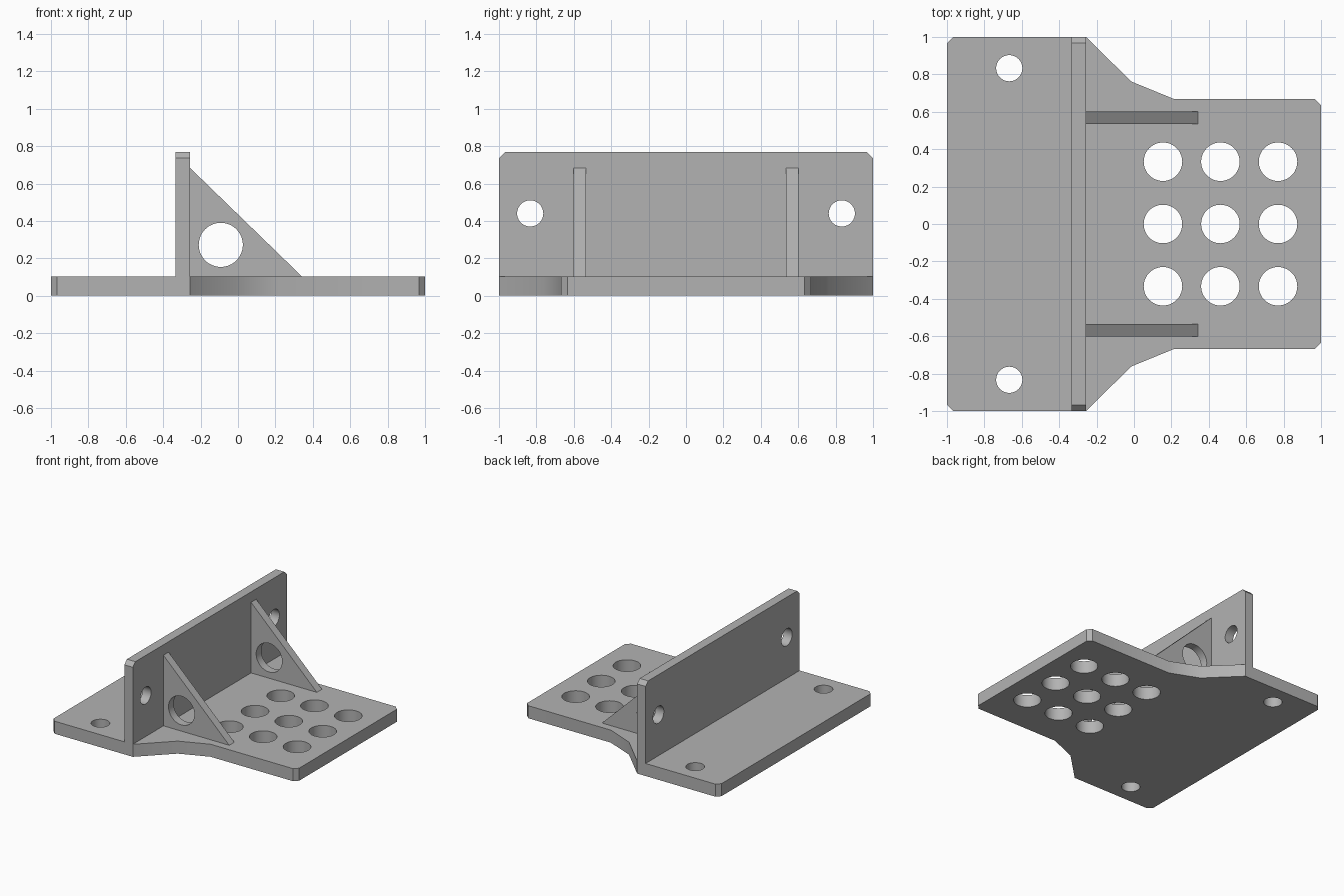
import bpy
import bmesh
from math import cos, sin, pi
from mathutils import Matrix, Vector

if "Cube" in bpy.data.objects:
    bpy.data.objects.remove(bpy.data.objects["Cube"], do_unlink=True)

GREY = (0.45, 0.45, 0.45, 1)
metal = bpy.data.materials.new("plain grey")
metal.use_nodes = True
metal.diffuse_color = GREY
metal.node_tree.nodes["Principled BSDF"].inputs["Base Color"].default_value = GREY

# Axes that stand a flat profile upright: (x, z) facing -y, and (y, z) facing +x
FLAT = Matrix.Identity(4)
FACING_FRONT = Matrix.Rotation(pi / 2, 4, "X")
FACING_SIDE = Matrix(((0, 0, 1, 0), (1, 0, 0, 0), (0, 1, 0, 0), (0, 0, 0, 1)))


def circle(cx, cy, r, n=48):
    return [(cx + r * cos(2 * pi * i / n), cy + r * sin(2 * pi * i / n)) for i in range(n)]


def pierced_sheet(name, outline, holes, thickness, axes, offset):
    """Extrude an outline with round holes, centred on its offset."""
    curve = bpy.data.curves.new(name + " profile", "CURVE")
    curve.dimensions = "2D"
    curve.fill_mode = "BOTH"
    curve.extrude = thickness / 2
    for loop in [outline] + [circle(*h) for h in holes]:
        spline = curve.splines.new("POLY")
        spline.points.add(len(loop) - 1)
        for point, (u, v) in zip(spline.points, loop):
            point.co = (u, v, 0, 1)
        spline.use_cyclic_u = True
    helper = bpy.data.objects.new(name + " helper", curve)
    bpy.context.collection.objects.link(helper)
    graph = bpy.context.evaluated_depsgraph_get()
    mesh = bpy.data.meshes.new_from_object(helper.evaluated_get(graph))
    bpy.data.objects.remove(helper, do_unlink=True)
    bpy.data.curves.remove(curve)

    # Weld the caps to the walls and place the part
    bm = bmesh.new()
    bm.from_mesh(mesh)
    bmesh.ops.remove_doubles(bm, verts=bm.verts, dist=0.0005)
    bmesh.ops.recalc_face_normals(bm, faces=bm.faces)
    bm.transform(Matrix.Translation(Vector(offset)) @ axes)
    bm.to_mesh(mesh)
    bm.free()
    mesh.materials.clear()
    mesh.materials.append(metal)
    obj = bpy.data.objects.new(name, mesh)
    bpy.context.collection.objects.link(obj)
    bpy.ops.object.select_all(action="DESELECT")
    obj.select_set(True)
    bpy.context.view_layer.objects.active = obj
    bpy.ops.object.shade_smooth_by_angle(angle=pi / 6)
    return obj


BASE = 0.103    # base plate thickness
WALL = 0.077    # upright wall thickness
FACE = -0.256   # front face of the wall, where the gussets meet it
TOP = 0.769
CUT = 0.033     # clipped corners

# Base plate: half outline mirrored across y = 0, with mounting and grid holes
half = [(-1, 1 - CUT), (-1 + CUT, 1), (FACE, 1), (-0.015, 0.762),
        (0.217, 0.667), (1 - CUT, 0.667), (1, 0.667 - CUT)]
outline = half + [(x, -y) for x, y in reversed(half)]
mounts = [(-0.667, side * 0.833, 0.07) for side in (-1, 1)]
grid = [(x, y, 0.103) for x in (0.155, 0.462, 0.77) for y in (-0.333, 0, 0.333)]
pierced_sheet("base_plate", outline, mounts + grid, BASE, FLAT, (0, 0, BASE / 2))

# Upright wall with clipped top corners and two bolt holes
outline = [(-1, BASE), (1, BASE), (1, TOP - CUT), (1 - CUT, TOP),
           (CUT - 1, TOP), (-1, TOP - CUT)]
bolts = [(side * 0.833, 0.44, 0.07) for side in (-1, 1)]
pierced_sheet("upright_wall", outline, bolts, WALL, FACING_SIDE, (FACE - WALL / 2, 0, 0))

# Triangular gussets, each with one round hole
outline = [(FACE, BASE), (0.342, BASE), (FACE, 0.683)]
for name, side in (("right_gusset", -1), ("left_gusset", 1)):
    pierced_sheet(name, outline, [(-0.092, 0.272, 0.118)], 0.067, FACING_FRONT,
                  (0, side * 0.569, 0))
